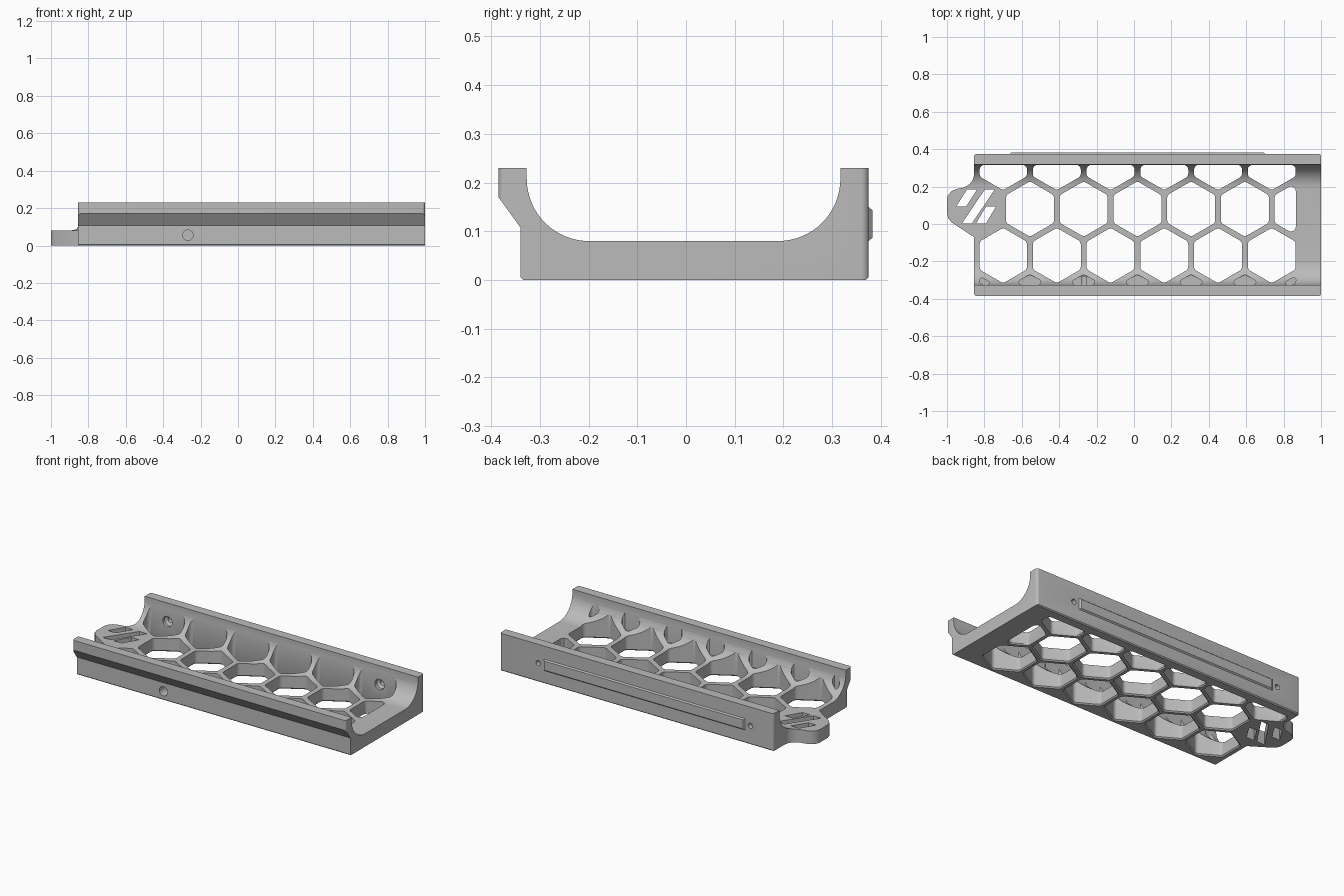
import bpy, bmesh, math
from mathutils import Vector

if "Cube" in bpy.data.objects:
    bpy.data.objects.remove(bpy.data.objects["Cube"])

grey = bpy.data.materials.new("plain grey")
grey.use_nodes = True
colour = (0.5, 0.5, 0.5, 1)
grey.diffuse_color = colour
grey.node_tree.nodes["Principled BSDF"].inputs["Base Color"].default_value = colour


def rounded(pts, r, n=4):
    """Round each corner of a 2D outline."""
    out = []
    pts = [Vector(p) for p in pts]
    for i, p in enumerate(pts):
        a, b = pts[i - 1] - p, pts[(i + 1) % len(pts)] - p
        half = a.angle(b) / 2
        d = min(r / math.tan(half), a.length * 0.45, b.length * 0.45)
        s, e = p + a.normalized() * d, p + b.normalized() * d
        rad = d * math.tan(half)
        c = p + (a.normalized() + b.normalized()).normalized() * (rad / math.sin(half))
        for k in range(n + 1):
            v = s.lerp(e, k / n) - c
            out.append(c + v.normalized() * rad)
    return out


def clip(pts, axis, limit, sign):
    """Keep the part of an outline on one side of an axis limit."""
    out = []
    for i, b in enumerate(pts):
        a = pts[i - 1]
        da, db = sign * (limit - a[axis]), sign * (limit - b[axis])
        if da * db < 0:
            out.append(a.lerp(b, da / (da - db)))
        if db >= 0:
            out.append(b)
    return out


def loft(bm, rings):
    """Skin a list of equal rings and cap both ends."""
    loops = [[bm.verts.new(p) for p in ring] for ring in rings]
    for lo, hi in zip(loops, loops[1:]):
        for i in range(len(lo)):
            bm.faces.new((lo[i - 1], lo[i], hi[i], hi[i - 1]))
    bm.faces.new(loops[0])
    bm.faces.new(loops[-1])


def upright(pts, z):
    return [(p[0], p[1], z) for p in pts]


def cylinder(bm, x, z, sections):
    loft(bm, [[(x + r * math.cos(k * math.tau / 32), y, z + r * math.sin(k * math.tau / 32))
               for k in range(32)] for y, r in sections])


def make(name, bm):
    bmesh.ops.recalc_face_normals(bm, faces=bm.faces)
    me = bpy.data.meshes.new(name)
    bm.to_mesh(me)
    bm.free()
    me.materials.append(grey)
    ob = bpy.data.objects.new(name, me)
    bpy.context.collection.objects.link(ob)
    return ob


def combine(ob, cutter, op):
    mod = ob.modifiers.new(op, 'BOOLEAN')
    mod.operation, mod.solver, mod.object = op, 'EXACT', cutter
    bpy.context.view_layer.update()
    me = bpy.data.meshes.new_from_object(ob.evaluated_get(bpy.context.evaluated_depsgraph_get()))
    ob.modifiers.clear()
    ob.data = me
    bpy.data.objects.remove(cutter)


# Trough cross-section, swept along x
FLOOR, TOP, R = 0.08, 0.23, 0.128
def cove(cx, start):
    return [(cx + R * math.cos(start + k * math.pi / 32), FLOOR + R + R * math.sin(start + k * math.pi / 32))
            for k in range(17)]

section = [(-0.334, 0), (0.369, 0), (0.375, 0.006), (0.375, TOP), (0.317, TOP)]
section += cove(0.317 - R, -math.pi / 2)[::-1] + cove(R - 0.327, -math.pi)[::-1]
section += [(-0.327, TOP), (-0.385, TOP), (-0.385, 0.17), (-0.34, 0.108), (-0.34, 0.006)]
bm = bmesh.new()
loft(bm, [[(x, y, z) for y, z in section] for x in (-1.1, 1.1)])
tray = make("tray", bm)

# Plan outline with the end tab
LEFT = -0.855
body_right = rounded([(LEFT, -0.385), (1, -0.385), (1, 0.375), (LEFT, 0.375)], 0.014)
tab = [(LEFT, 0.262), (-0.862, 0.235), (-0.88, 0.212), (-0.91, 0.195), (-0.945, 0.188),
       (-0.975, 0.176), (-0.995, 0.152), (-1, 0.13), (-1, 0.055), (-0.993, 0.03),
       (-0.975, 0.008), (LEFT, -0.07)]
plan = body_right + tab
bm = bmesh.new()
loft(bm, [upright(plan, z) for z in (-0.1, 0.4)])
combine(tray, make("plan_cutter", bm), 'INTERSECT')

# Honeycomb openings; the front row is a blind pocket
PITCH, HEX, CHAMFER = 0.2873, 0.148, 0.007
bm = bmesh.new()
for row in range(4):
    cy = 0.329 - row * PITCH * 0.866
    for col in range(7):
        cx = -0.70 + (col - (row % 2) * 0.5) * PITCH
        if row == 1 and col == 0:
            continue
        outline = [Vector((cx + HEX * math.sin(k * math.pi / 3), cy + HEX * math.cos(k * math.pi / 3)))
                   for k in range(6)]
        for axis, limit, sign in ((0, -0.825, -1), (0, 0.865, 1), (1, -0.325, -1), (1, 0.316, 1)):
            outline = clip(outline, axis, limit, sign)
        if len(outline) < 3 or max(p.x for p in outline) - min(p.x for p in outline) < 0.03:
            continue
        outline = rounded(outline, 0.025)
        if row == 3:
            loft(bm, [upright(outline, z) for z in (FLOOR, 0.3)])
            continue
        mid = sum(outline, Vector((0, 0))) / len(outline)
        flare = [mid + (p - mid) * (1 + 2 * CHAMFER / 0.128) for p in outline]
        loft(bm, [upright(flare, -CHAMFER), upright(outline, CHAMFER), upright(outline, 0.3)])
combine(tray, make("honeycomb_cutter", bm), 'DIFFERENCE')

# Slanted slots in the tab
bm = bmesh.new()
for x0, x1, y0, y1 in ((-0.95, -0.893, 0.094, 0.184), (-0.92, -0.798, 0.003, 0.184), (-0.845, -0.79, 0.003, 0.094)):
    quad = [(x0, y0), (x0 + 0.053, y0), (x1 + 0.053, y1), (x1, y1)]
    loft(bm, [upright(quad, z) for z in (-0.1, 0.3)])
# Front socket and the two countersunk screw holes in the back wall
cylinder(bm, -0.268, 0.055, ((-0.45, 0.028), (-0.28, 0.028)))
for x in (-0.70, 0.739):
    cylinder(bm, x, 0.115, ((0.30, 0.032), (0.335, 0.032), (0.345, 0.016), (0.45, 0.016)))
combine(tray, make("hole_cutter", bm), 'DIFFERENCE')

# Raised strip on the back
bm = bmesh.new()
loft(bm, [[(x0, y, z0), (x1, y, z0), (x1, y, z1), (x0, y, z1)] for y, x0, x1, z0, z1 in
          ((0.37, -0.663, 0.702, 0.08, 0.15), (0.375, -0.663, 0.702, 0.08, 0.15),
           (0.383, -0.655, 0.694, 0.087, 0.143))])
strip = make("back_strip", bm)

for ob in (tray, strip):
    bpy.ops.object.select_all(action='DESELECT')
    ob.select_set(True)
    bpy.context.view_layer.objects.active = ob
    bpy.ops.object.shade_smooth_by_angle(angle=math.radians(30))
